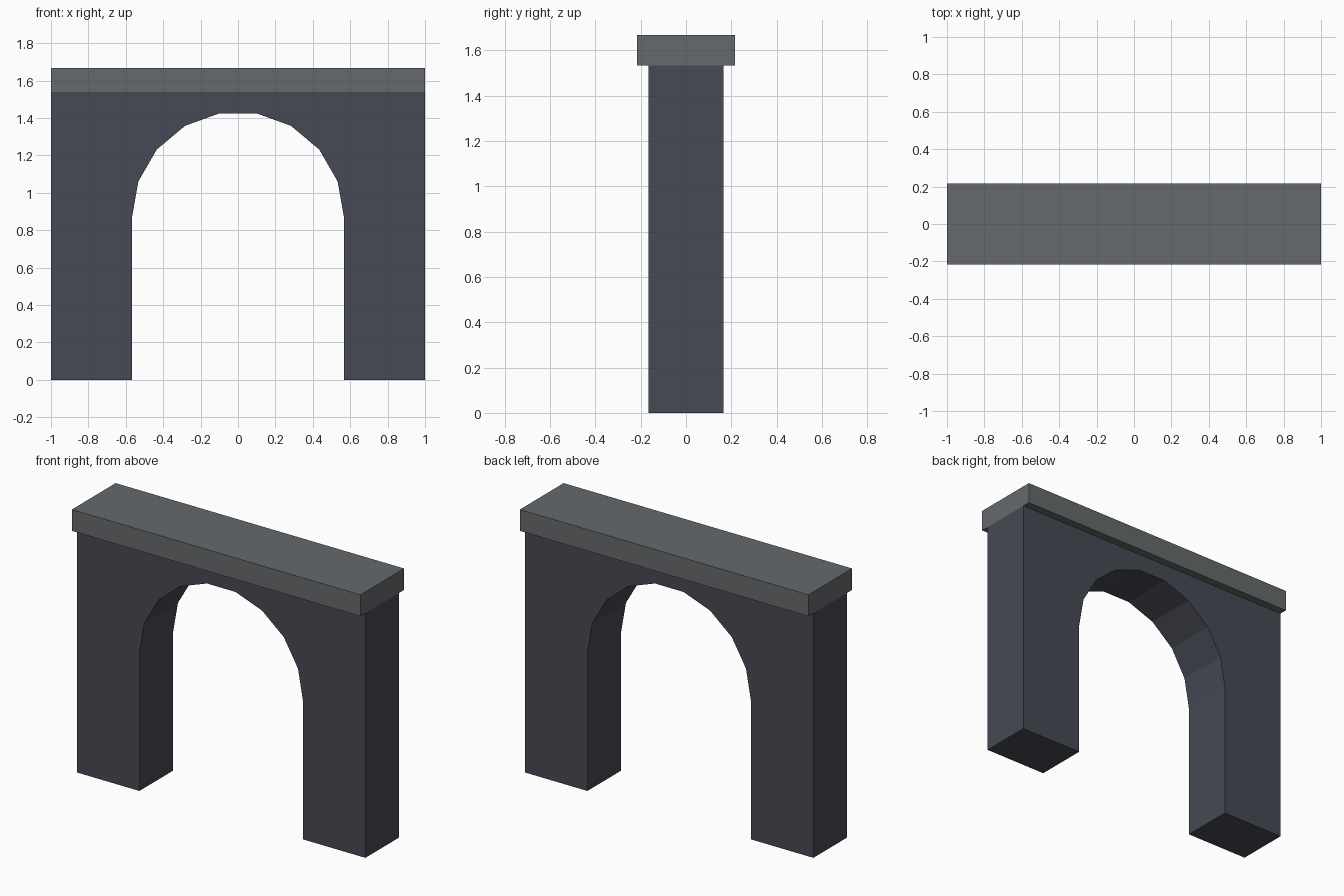
import bpy, bmesh
from math import cos, sin, pi

if "Cube" in bpy.data.objects:
    bpy.data.objects.remove(bpy.data.objects["Cube"])


def material(name, rgb):
    mat = bpy.data.materials.new(name)
    mat.diffuse_color = (*rgb, 1)
    mat.use_nodes = True
    mat.node_tree.nodes["Principled BSDF"].inputs["Base Color"].default_value = mat.diffuse_color
    return mat


def extruded(name, profile, depth, mat):
    """Closed x/z profile extruded along y, centred on y = 0."""
    bm = bmesh.new()
    face = bm.faces.new([bm.verts.new((x, -depth / 2, z)) for x, z in profile])
    ext = bmesh.ops.extrude_face_region(bm, geom=[face])
    verts = [v for v in ext["geom"] if isinstance(v, bmesh.types.BMVert)]
    bmesh.ops.translate(bm, verts=verts, vec=(0, depth, 0))
    bmesh.ops.recalc_face_normals(bm, faces=bm.faces)
    bmesh.ops.triangulate(bm, faces=[f for f in bm.faces if len(f.verts) > 4])
    mesh = bpy.data.meshes.new(name)
    bm.to_mesh(mesh)
    bm.free()
    mesh.materials.append(mat)
    obj = bpy.data.objects.new(name, mesh)
    bpy.context.collection.objects.link(obj)
    return obj


WALL_TOP, TOP = 1.533, 1.667
RADIUS, SPRING, SEGMENTS = 0.567, 0.867, 9

dark_stone = material("dark_stone", (0.061, 0.068, 0.088))
grey_stone = material("grey_stone", (0.133, 0.144, 0.15))

# Wall with two piers and a nine-sided round arch
arch = [(RADIUS * cos(pi * i / SEGMENTS), SPRING + RADIUS * sin(pi * i / SEGMENTS))
        for i in range(SEGMENTS + 1)]
wall_profile = ([(-RADIUS, 0), (-1, 0), (-1, WALL_TOP), (1, WALL_TOP), (1, 0), (RADIUS, 0)]
                + arch)
extruded("arch_wall", wall_profile, 0.333, dark_stone)

# Overhanging coping slab
extruded("coping_slab", [(-1, WALL_TOP), (1, WALL_TOP), (1, TOP), (-1, TOP)], 0.433, grey_stone)
